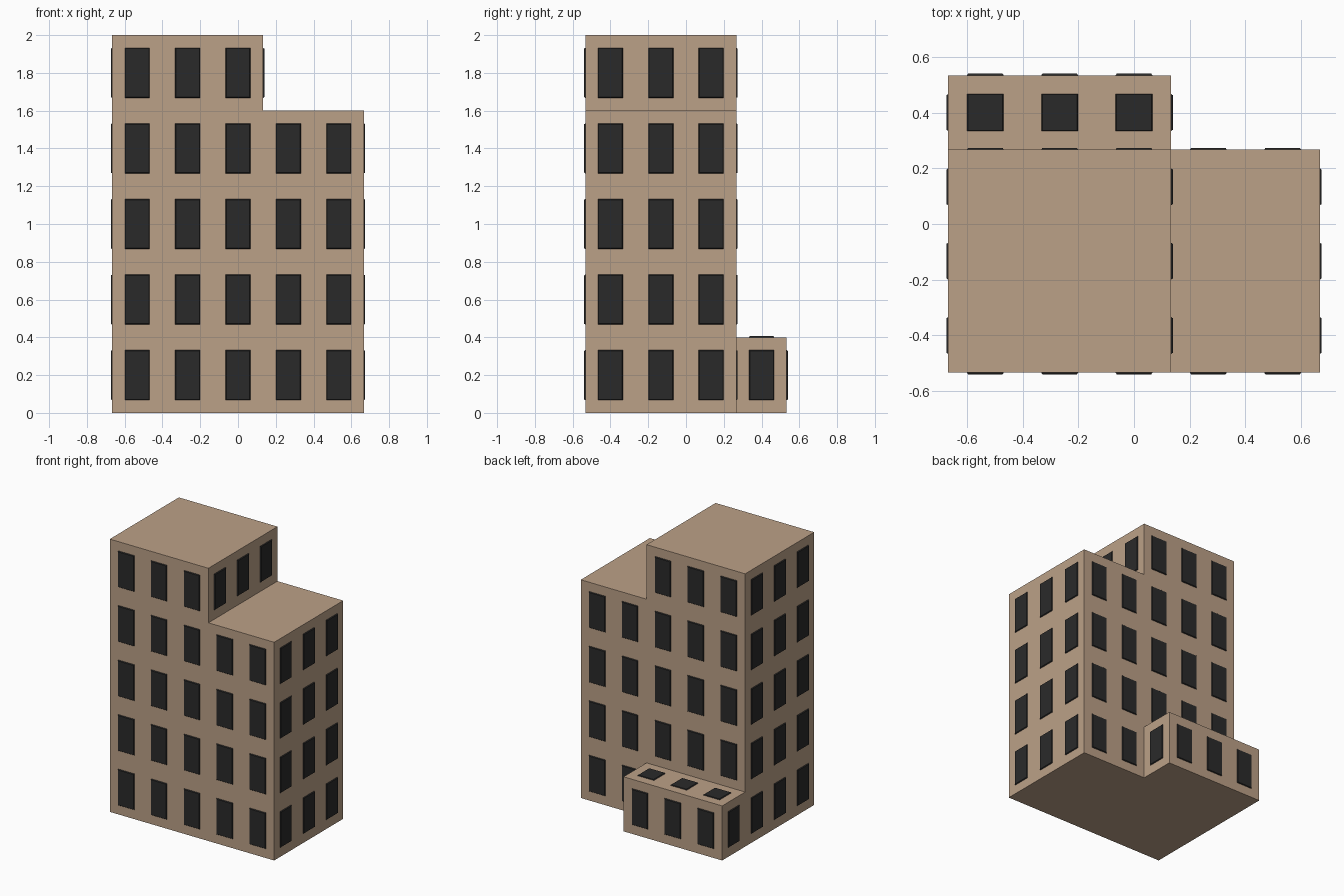
import bpy, bmesh
from mathutils import Vector

if "Cube" in bpy.data.objects:
    bpy.data.objects.remove(bpy.data.objects["Cube"])

# Building modules: one window bay wide, one bay deep, one storey high
BAY, STOREY = 4 / 15, 0.4
SIZE = Vector((BAY, BAY, STOREY))
ORIGIN = Vector((-2.5 * BAY, -2 * BAY, 0))


def material(name, rgb):
    m = bpy.data.materials.new(name)
    m.diffuse_color = (*rgb, 1)
    m.use_nodes = True
    m.node_tree.nodes["Principled BSDF"].inputs["Base Color"].default_value = m.diffuse_color
    return m


def finish(bm, name, mat):
    bmesh.ops.recalc_face_normals(bm, faces=bm.faces)
    mesh = bpy.data.meshes.new(name)
    bm.to_mesh(mesh)
    bm.free()
    mesh.materials.append(mat)
    bpy.context.collection.objects.link(bpy.data.objects.new(name, mesh))


def filled(i, j, k):
    main = 0 <= i < 5 and 0 <= j < 3 and 0 <= k < 4
    tower = 0 <= i < 3 and 0 <= j < 3 and k == 4
    annex = 0 <= i < 3 and j == 3 and k == 0
    return main or tower or annex


def rectangle(bm, c, u, v):
    return [bm.verts.new(c + a * u + b * v)
            for a, b in ((-1, -1), (1, -1), (1, 1), (-1, 1))]


def window(bm, c, n, u, v):
    # thin pane with chamfered rim
    back = rectangle(bm, c - n * 0.001, u, v)
    front = rectangle(bm, c + n * 0.006, u * 0.93, v * 0.96)
    bm.faces.new(back)
    bm.faces.new(front)
    for a in range(4):
        b = (a + 1) % 4
        bm.faces.new((back[a], back[b], front[b], front[a]))


walls, panes = bmesh.new(), bmesh.new()
for i in range(5):
    for j in range(4):
        for k in range(5):
            if not filled(i, j, k):
                continue
            centre = ORIGIN + Vector((i + .5, j + .5, k + .5)) * SIZE
            for axis in range(3):
                for sign in (-1, 1):
                    n = Vector((0, 0, 0))
                    n[axis] = sign
                    if filled(i + int(n.x), j + int(n.y), k + int(n.z)):
                        continue
                    # exposed wall, roof or floor panel
                    u, v = Vector((0, 0, 0)), Vector((0, 0, 0))
                    ua, va = ((1, 2), (0, 2), (0, 1))[axis]
                    u[ua], v[va] = SIZE[ua] / 2, SIZE[va] / 2
                    c = centre + n * SIZE[axis] / 2
                    walls.faces.new(rectangle(walls, c, u, v))
                    # windows on every wall, skylights on the annex roof
                    if axis < 2:
                        window(panes, c, n, u / 2, v * 2 / 3)
                    elif sign > 0 and j == 3:
                        window(panes, c, n, u / 2, v / 2)

# Merge panels into clean flat walls
bmesh.ops.remove_doubles(walls, verts=walls.verts, dist=0.001)
bmesh.ops.recalc_face_normals(walls, faces=walls.faces)
bmesh.ops.dissolve_limit(walls, angle_limit=0.02, verts=walls.verts, edges=walls.edges)

finish(walls, "building_walls", material("tan_wall", (0.50, 0.355, 0.245)))
finish(panes, "windows", material("dark_glass", (0.023, 0.023, 0.023)))
